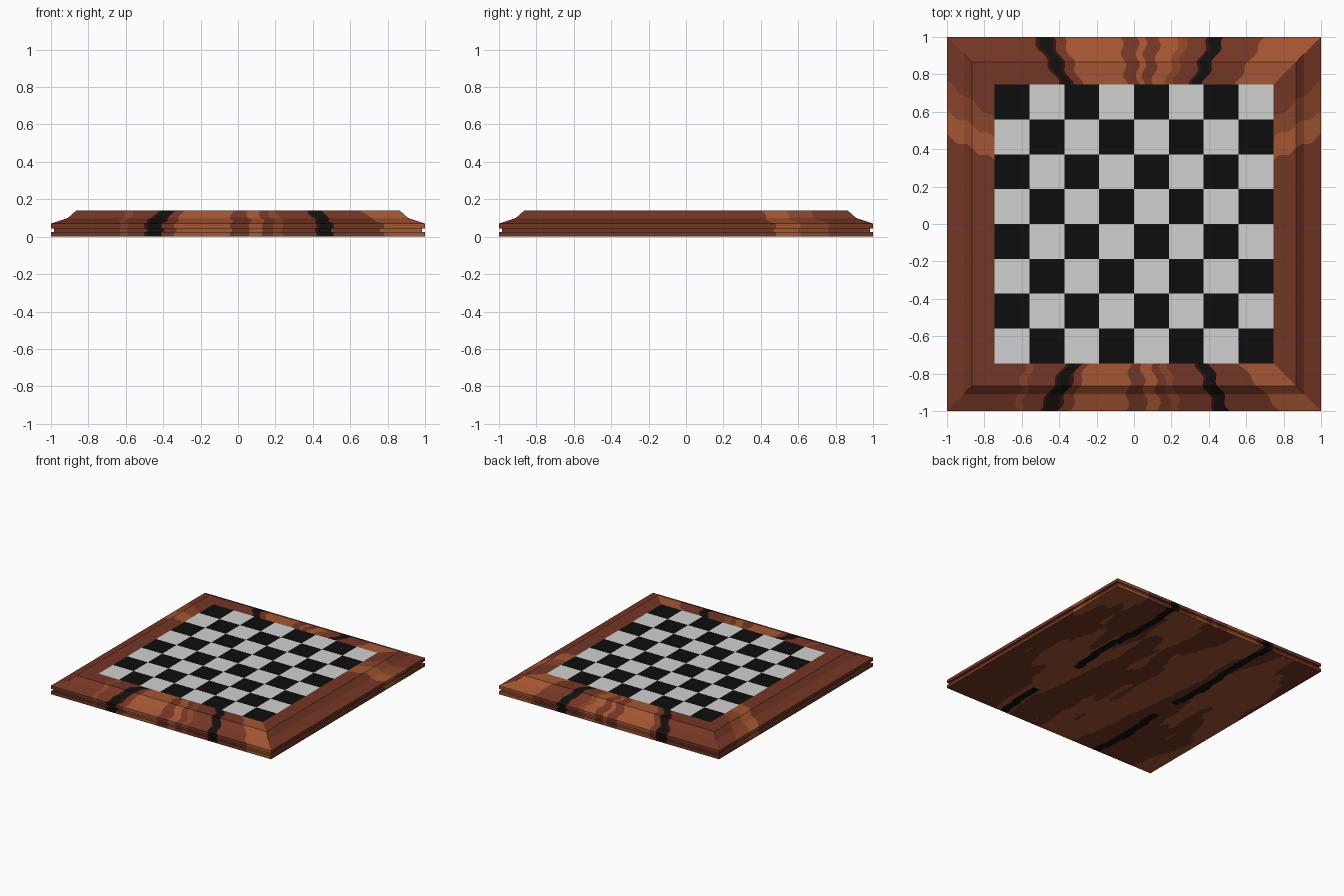
import bpy, bmesh, math
from mathutils import noise

if "Cube" in bpy.data.objects:
    bpy.data.objects.remove(bpy.data.objects["Cube"])

INNER = 0.745      # half size of the playing field
TOP = 0.14

# One material per flat colour
COLOURS = [
    ("red_brown_wood", (0.175, 0.037, 0.019)),
    ("orange_wood", (0.37, 0.092, 0.032)),
    ("mid_brown_wood", (0.25, 0.058, 0.022)),
    ("dark_red_grain", (0.035, 0.006, 0.005)),
    ("black_grain", (0.006, 0.005, 0.004)),
    ("white_square", (0.64, 0.64, 0.64)),
    ("black_square", (0.004, 0.004, 0.004)),
]
BROWN, ORANGE, MID, DARK, BLACK, WHITE_SQ, BLACK_SQ = range(7)
MATS = []
for name, c in COLOURS:
    m = bpy.data.materials.new(name)
    m.diffuse_color = (*c, 1)
    m.use_nodes = True
    m.node_tree.nodes["Principled BSDF"].inputs["Base Color"].default_value = m.diffuse_color
    MATS.append(m)


def finish(bm, name):
    bmesh.ops.remove_doubles(bm, verts=bm.verts, dist=1e-5)
    me = bpy.data.meshes.new(name)
    bm.to_mesh(me)
    bm.free()
    for m in MATS:
        me.materials.append(m)
    ob = bpy.data.objects.new(name, me)
    bpy.context.collection.objects.link(ob)
    return ob


# Frame moulding profile: (distance from centre, height)
KEYS = [(INNER, TOP), (0.865, TOP), (0.91, 0.10), (1.0, 0.07), (1.0, 0.045),
        (0.985, 0.045), (0.985, 0.025), (1.0, 0.025), (1.0, 0.0)]
STEPS = [6, 3, 4, 1, 1, 1, 1, 1]
PROFILE = [KEYS[0]]
for (a, b), n in zip(zip(KEYS, KEYS[1:]), STEPS):
    for k in range(1, n + 1):
        t = k / n
        PROFILE.append((a[0] + (b[0] - a[0]) * t, a[1] + (b[1] - a[1]) * t))

# Grain bands: (start at inner edge, start at outer edge, colour)
FRONT = [(-2, -2, BROWN), (-0.58, -0.64, MID), (-0.54, -0.60, BROWN),
         (-0.37, -0.51, DARK), (-0.355, -0.495, BLACK), (-0.30, -0.42, DARK),
         (-0.285, -0.405, BROWN), (-0.25, -0.34, ORANGE), (-0.02, -0.04, BROWN),
         (0.04, 0.07, ORANGE), (0.10, 0.14, BROWN), (0.14, 0.20, MID),
         (0.18, 0.25, BROWN), (0.33, 0.43, DARK), (0.345, 0.445, BLACK),
         (0.405, 0.51, BROWN), (0.56, 0.78, ORANGE)]
BACK = [(-2, -2, BROWN), (-0.40, -0.54, DARK), (-0.385, -0.52, BLACK),
        (-0.345, -0.45, DARK), (-0.33, -0.435, BROWN), (-0.28, -0.38, ORANGE),
        (-0.04, -0.07, BROWN), (0.02, 0.02, ORANGE), (0.05, 0.06, BROWN),
        (0.10, 0.14, ORANGE), (0.17, 0.24, MID), (0.21, 0.29, BROWN),
        (0.30, 0.40, DARK), (0.315, 0.415, BLACK), (0.37, 0.485, BROWN),
        (0.54, 0.70, ORANGE)]
SIDE = [(-2, -2, BROWN), (0.34, 0.47, ORANGE), (0.46, 0.60, MID), (0.56, 0.76, BROWN)]


def edges(bands, r):
    """Band borders across the rail at distance r, waving with the grain."""
    f = (r - INNER) / (1 - INNER)
    out = []
    for i, (a, b, _) in enumerate(bands):
        u = a + (b - a) * f + 0.012 * math.sin(f * 14 + i // 3)
        u = max(-r, min(r, u))
        out.append(max(u, out[-1]) if out else u)
    return out + [r]


def rail(name, bands, place, flip):
    bm = bmesh.new()
    for (r0, z0), (r1, z1) in zip(PROFILE, PROFILE[1:]):
        e0, e1 = edges(bands, r0), edges(bands, r1)
        for i, band in enumerate(bands):
            pts = [(*place(e0[i], r0), z0), (*place(e1[i], r1), z1),
                   (*place(e1[i + 1], r1), z1), (*place(e0[i + 1], r0), z0)]
            pts = list(dict.fromkeys(pts))
            if len(pts) < 3:
                continue
            if flip:
                pts.reverse()
            bm.faces.new([bm.verts.new(p) for p in pts]).material_index = band[2]
    finish(bm, name)


# Four mitred frame rails
rail("front_rail", FRONT, lambda u, r: (u, -r), False)
rail("back_rail", BACK, lambda u, r: (u, r), True)
rail("left_rail", SIDE, lambda u, r: (-r, u), True)
rail("right_rail", SIDE, lambda u, r: (r, u), False)


def grid(name, n_x, n_y, half, z, rule, down=False):
    bm = bmesh.new()
    xs = [-half + 2 * half * i / n_x for i in range(n_x + 1)]
    ys = [-half + 2 * half * j / n_y for j in range(n_y + 1)]
    v = [[bm.verts.new((x, y, z)) for y in ys] for x in xs]
    for i in range(n_x):
        for j in range(n_y):
            q = [v[i][j], v[i + 1][j], v[i + 1][j + 1], v[i][j + 1]]
            if down:
                q.reverse()
            x, y = (xs[i] + xs[i + 1]) / 2, (ys[j] + ys[j + 1]) / 2
            bm.faces.new(q).material_index = rule(i, j, x, y)
    finish(bm, name)


# Playing field
grid("playing_field", 8, 8, INNER, TOP,
     lambda i, j, x, y: WHITE_SQ if (i + j) % 2 == 0 else BLACK_SQ)


# Underside with long grain running front to back
def under_grain(i, j, x, y):
    wave = 0.015 * math.sin(y * 7)
    if abs(x + 0.47 + wave) < 0.032 and not -0.3 < y < -0.1:
        return BLACK
    if abs(x - 0.46 - wave) < 0.032 and not -0.58 < y < -0.13:
        return BLACK
    n = noise.noise((x * 4.5 + 3.1, y * 1.3 + 0.7, 0.4))
    n += 0.4 * noise.noise((x * 13, y * 3, 2.0))
    if -0.36 < x < 0:
        n += 0.2
    return ORANGE if n > 0.06 else BROWN


grid("underside", 130, 70, 1.0, 0.0, under_grain, down=True)
